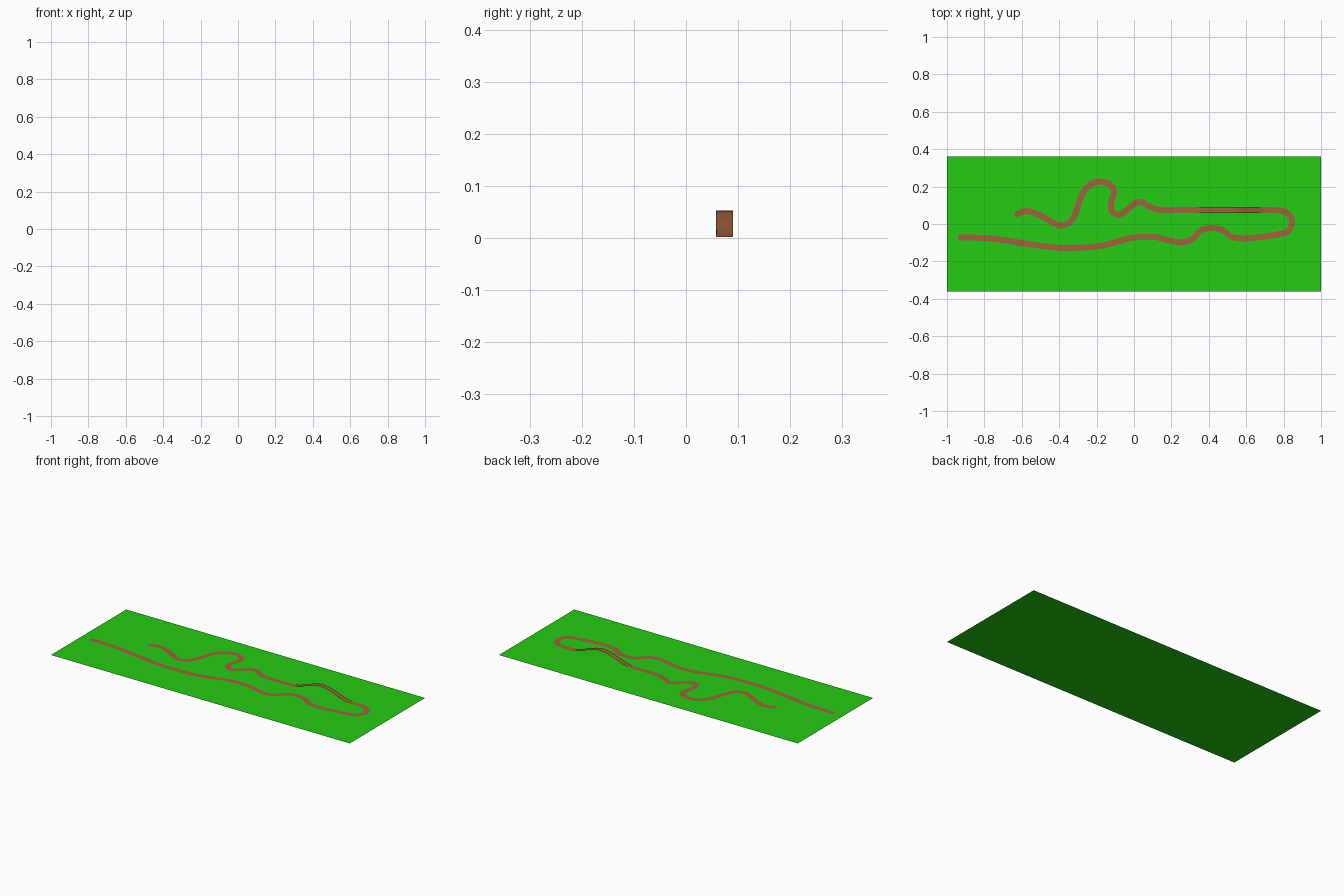
import bpy, math
from mathutils import Vector

if "Cube" in bpy.data.objects:
    bpy.data.objects.remove(bpy.data.objects["Cube"])

WIDTH = 0.032
HUMP_X0, HUMP_X1, HUMP_H = 0.30, 0.72, 0.051
LIFT = 0.002


def material(name, rgb):
    m = bpy.data.materials.new(name)
    m.diffuse_color = (*rgb, 1)
    m.use_nodes = True
    m.node_tree.nodes["Principled BSDF"].inputs["Base Color"].default_value = m.diffuse_color
    return m


def mesh_object(name, verts, faces, mat):
    me = bpy.data.meshes.new(name)
    me.from_pydata(verts, [], faces)
    me.materials.append(mat)
    ob = bpy.data.objects.new(name, me)
    bpy.context.collection.objects.link(ob)
    return ob


def catmull(pts, n):
    out = []
    p = [2 * pts[0] - pts[1]] + pts + [2 * pts[-1] - pts[-2]]
    for a, b, c, d in zip(p, p[1:], p[2:], p[3:]):
        for k in range(n):
            t = k / n
            out.append(0.5 * (2 * b + (c - a) * t + (2 * a - 5 * b + 4 * c - d) * t * t
                              + (3 * b - a - 3 * c + d) * t ** 3))
    return out + [pts[-1]]


# flat lawn
lawn = material("grass_green", (0.017, 0.604, 0.006))
mesh_object("ground", [(-1, -.36, 0), (1, -.36, 0), (1, .36, 0), (-1, .36, 0)],
            [(0, 1, 2, 3)], lawn)

# winding path centre line, seen from above
route = [(-.636, .05), (-.572, .069), (-.50, .045), (-.42, .001), (-.38, -.008), (-.333, .02),
         (-.305, .08), (-.278, .158), (-.235, .21), (-.18, .227), (-.124, .207), (-.107, .168),
         (-.122, .115), (-.117, .068), (-.08, .05), (-.037, .075), (.005, .11), (.037, .117),
         (.086, .092), (.14, .075), (.25, .074), (.30, .074), (.51, .074), (.72, .074),
         (.78, .072), (.823, .056), (.845, .013), (.829, -.035), (.797, -.05), (.70, -.067),
         (.594, -.077), (.519, -.067), (.476, -.035), (.417, -.021), (.358, -.035),
         (.316, -.077), (.262, -.098), (.19, -.088), (.11, -.07), (0, -.072), (-.10, -.098),
         (-.20, -.12), (-.34, -.128), (-.45, -.123), (-.61, -.10), (-.77, -.077), (-.94, -.072)]
line = catmull([Vector(p) for p in route], 12)


def height(p):
    # smooth rise over the straight stretch
    if p.y > 0.05 and HUMP_X0 < p.x < HUMP_X1:
        t = (p.x - HUMP_X0) / (HUMP_X1 - HUMP_X0)
        return LIFT + HUMP_H * (1 - math.cos(2 * math.pi * t)) / 2
    return LIFT


# ribbon swept along the line, thin sheet
verts, faces = [], []
for i, p in enumerate(line):
    d = (line[min(i + 1, len(line) - 1)] - line[max(i - 1, 0)]).normalized()
    side = Vector((-d.y, d.x)) * WIDTH / 2
    z = height(p)
    verts += [(*(p - side), z), (*(p + side), z)]
    if i:
        a = 2 * i - 2
        faces.append((a, a + 2, a + 3, a + 1))
path = mesh_object("winding_path", verts, faces, material("earth_brown", (0.36, 0.118, 0.045)))
for poly in path.data.polygons:
    poly.use_smooth = True
